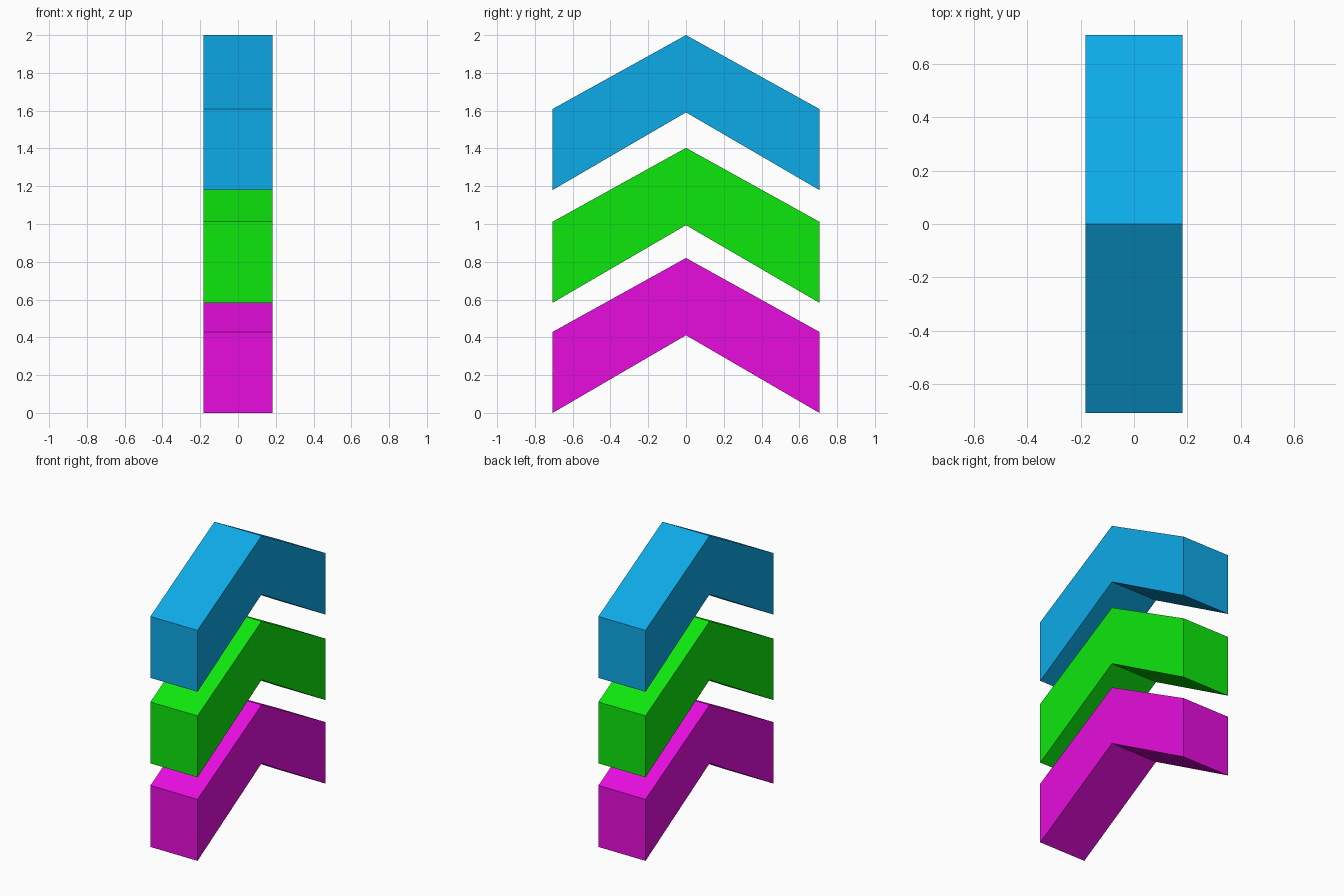
import bpy
import bmesh

if "Cube" in bpy.data.objects:
    bpy.data.objects.remove(bpy.data.objects["Cube"])

HALF_WIDTH = 0.182   # along x
HALF_SPAN = 0.706    # along y

# Chevron cross-section in (y, z), measured from its own base
PROFILE = [(-HALF_SPAN, 0.0), (0.0, 0.411), (HALF_SPAN, 0.0),
           (HALF_SPAN, 0.429), (0.0, 0.82), (-HALF_SPAN, 0.429)]


def make_material(name, color):
    mat = bpy.data.materials.new(name)
    mat.diffuse_color = (*color, 1.0)
    mat.use_nodes = True
    mat.node_tree.nodes["Principled BSDF"].inputs["Base Color"].default_value = mat.diffuse_color
    return mat


def make_chevron(name, base_z, mat):
    """Extrude the chevron profile across x."""
    bm = bmesh.new()
    face = bm.faces.new([bm.verts.new((-HALF_WIDTH, y, z)) for y, z in PROFILE])
    ext = bmesh.ops.extrude_face_region(bm, geom=[face])
    moved = [v for v in ext["geom"] if isinstance(v, bmesh.types.BMVert)]
    bmesh.ops.translate(bm, verts=moved, vec=(2 * HALF_WIDTH, 0, 0))
    # split the concave side faces along the ridge plane
    bmesh.ops.bisect_plane(bm, geom=bm.verts[:] + bm.edges[:] + bm.faces[:],
                           plane_co=(0, 0, 0), plane_no=(0, 1, 0))
    bmesh.ops.recalc_face_normals(bm, faces=bm.faces[:])
    mesh = bpy.data.meshes.new(name)
    bm.to_mesh(mesh)
    bm.free()
    mesh.materials.append(mat)
    obj = bpy.data.objects.new(name, mesh)
    obj.location.z = base_z
    bpy.context.collection.objects.link(obj)


# Three stacked chevrons, bottom to top
for name, base_z, color_name, color in [
    ("bottom_chevron", 0.0, "magenta", (0.8, 0.004, 0.73)),
    ("middle_chevron", 0.583, "green", (0.004, 0.8, 0.004)),
    ("top_chevron", 1.18, "sky blue", (0.004, 0.4, 0.8)),
]:
    make_chevron(name, base_z, make_material(color_name, color))
